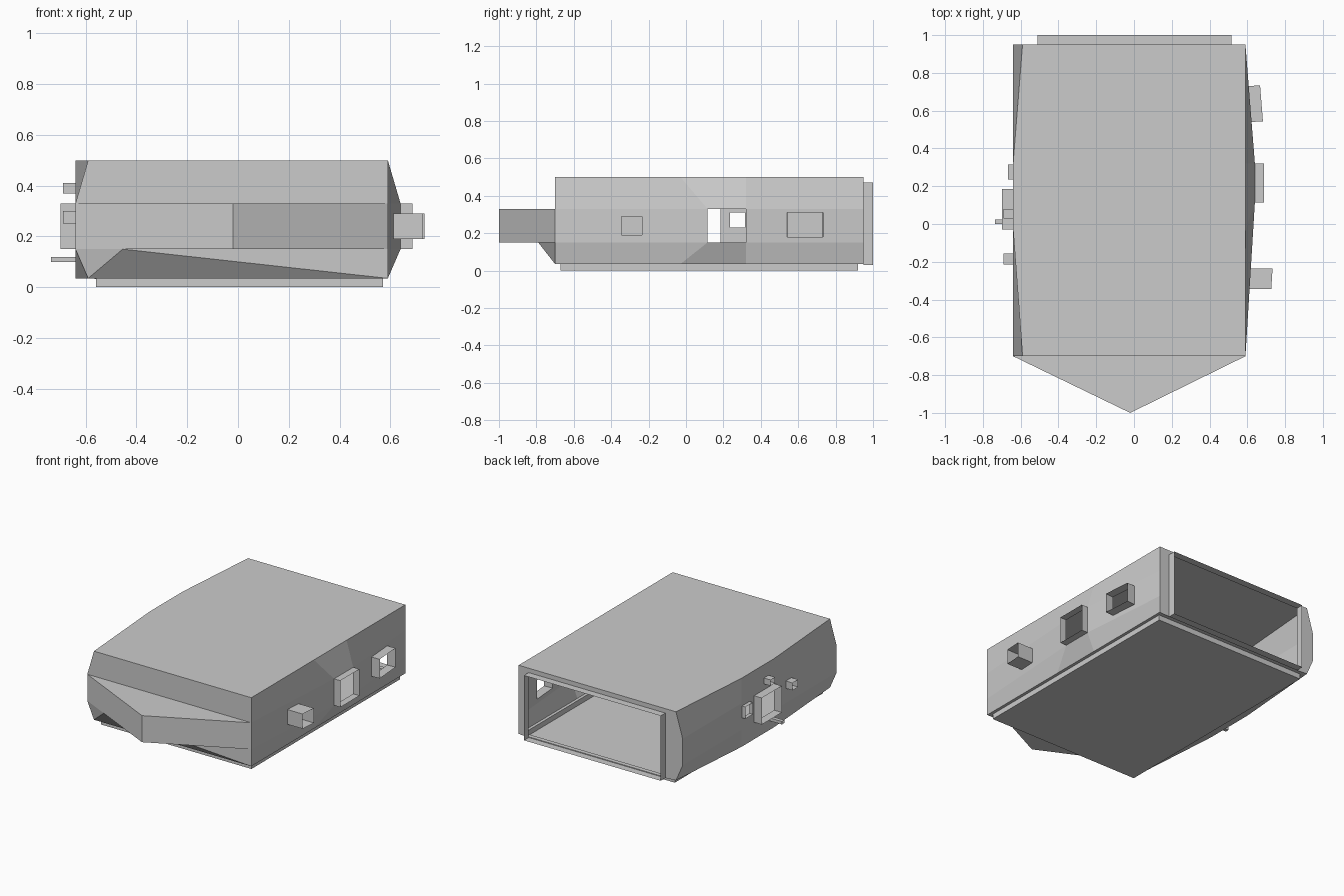
import bpy, bmesh
from mathutils import Vector

if "Cube" in bpy.data.objects:
    bpy.data.objects.remove(bpy.data.objects["Cube"])

Z0, Z1, Z2, Z3 = 0.035, 0.15, 0.33, 0.5      # hull floor, band bottom, band top, roof
STATIONS = [-0.7, -0.03, 0.32, 0.95]


def build(name, faces):
    bm = bmesh.new()
    for f in faces:
        bm.faces.new([bm.verts.new(p) for p in f])
    bmesh.ops.remove_doubles(bm, verts=bm.verts, dist=0.0005)
    bmesh.ops.recalc_face_normals(bm, faces=bm.faces)
    me = bpy.data.meshes.new(name)
    bm.to_mesh(me)
    bm.free()
    ob = bpy.data.objects.new(name, me)
    bpy.context.collection.objects.link(ob)


def panel(p00, p10, p11, p01, hole):
    """Quad wall split into cells around one (y0, y1, z0, z1) opening."""
    p00, p10, p11, p01 = map(Vector, (p00, p10, p11, p01))
    y0, y1, z0, z1 = hole
    u = lambda y: min(max((y - p00.y) / (p10.y - p00.y), 0), 1)
    v = lambda z: min(max((z - p00.z) / (p01.z - p00.z), 0), 1)
    at = lambda s, t: p00.lerp(p10, s).lerp(p01.lerp(p11, s), t)
    us, vs = [0, u(y0), u(y1), 1], [0, v(z0), v(z1), 1]
    out = []
    for i in range(3):
        for j in range(3):
            if (i, j) == (1, 1) or us[i + 1] - us[i] < 1e-4 or vs[j + 1] - vs[j] < 1e-4:
                continue
            out.append([at(us[i], vs[j]), at(us[i + 1], vs[j]),
                        at(us[i + 1], vs[j + 1]), at(us[i], vs[j + 1])])
    return out


def tube(rect, offset):
    """Open thin-walled tube around a loop of four points."""
    off = Vector(offset)
    rect = [Vector(p) for p in rect]
    return [[rect[i], rect[(i + 1) % 4], rect[(i + 1) % 4] + off, rect[i] + off] for i in range(4)]


# Section rings: right side bulges in the band, left side tapers at roof and floor
def ring(i):
    y, mid = STATIONS[i], i in (1, 2)
    xr, xl = (0.64 if mid else 0.59), (-0.64 if mid else -0.59)
    yr = 0.115 if i == 1 else y
    return [(0.59, y, Z0), (xr, yr, Z1), (xr, yr, Z2), (0.59, y, Z3),
            (xl, y, Z3), (-0.64, y, Z2), (-0.64, y, Z1), (xl, y, Z0)]


R = [ring(i) for i in range(4)]

# Openings: (station segment, ring edge) -> y0, y1, z0, z1
side_holes = {
    (0, 1): (-0.345, -0.235, 0.19, 0.29),
    (2, 1): (0.54, 0.73, 0.18, 0.31),
    (0, 5): (-0.215, -0.155, 0.25, 0.30),
    (1, 4): (0.03, 0.08, 0.37, 0.41),
    (1, 6): (0.0, 0.025, 0.10, 0.12),
}
hull = []
for i in range(3):
    for k in range(7):
        a, b, c, d = R[i][k], R[i + 1][k], R[i + 1][k + 1], R[i][k + 1]
        if (i, k) == (1, 1):
            continue                          # right centre opening fills its bay
        if (i, k) == (1, 5):                  # left bay: large opening, then small one
            hull += panel((-0.64, 0.185, Z1), (-0.64, 0.32, Z1), (-0.64, 0.32, Z2),
                          (-0.64, 0.185, Z2), (0.235, 0.315, 0.23, 0.31))
        elif (i, k) in side_holes:
            hull += (panel(a, b, c, d, side_holes[i, k]) if k < 3
                     else panel(d, c, b, a, side_holes[i, k]))
        else:
            hull.append([a, b, c, d])

# Front wall and pointed nose
F = R[0]
n_lo, n_hi, low = (-0.02, -1, Z1), (-0.02, -1, Z2), (-0.454, -0.79, Z1)
hull += [[F[2], F[3], F[4], F[5]], [F[5], n_hi, F[2]],
         [F[1], F[2], n_hi, n_lo], [n_lo, n_hi, F[5], F[6], low],
         [F[6], low, F[7]], [F[7], low, F[0]], [low, F[1], F[0]], [low, n_lo, F[1]]]

# Rear wall around the open doorway
B = R[3]
door = [(0.515, 0.95, 0.03), (0.515, 0.95, 0.47), (-0.51, 0.95, 0.47), (-0.51, 0.95, 0.03)]
hull += [[B[0], B[1], B[2], B[3], door[1], door[0]], [B[3], B[4], door[2], door[1]],
         [B[4], B[5], B[6], B[7], door[3], door[2]], [B[7], B[0], door[0], door[3]]]

# Hull underside rim around the recessed floor
floor = [(0.57, -0.67, Z0), (0.57, 0.92, Z0), (-0.56, 0.92, Z0), (-0.56, -0.67, Z0)]
left = [R[i][7] for i in range(4)]
hull += [[R[0][0], R[3][0], floor[1], floor[0]], [R[3][0], left[3], floor[2], floor[1]],
         left + [floor[2], floor[3]], [left[0], R[0][0], floor[0], floor[3]]]
build("hull", hull)

build("rear_door_frame", tube(door, (0, 0.05, 0)))
build("floor_pan", tube(floor, (0, 0, -Z0)) + [[(x, y, 0) for x, y, z in floor]])

# Left side tubes: y0, y1, z0, z1, depth
for name, y0, y1, z0, z1, d in [
        ("left_main_port", -0.03, 0.185, Z1, Z2, 0.058),
        ("left_rear_port", 0.235, 0.315, 0.23, 0.31, 0.026),
        ("left_upper_port", 0.03, 0.08, 0.37, 0.41, 0.05),
        ("left_front_port", -0.215, -0.155, 0.25, 0.30, 0.05),
        ("left_lower_port", 0.0, 0.025, 0.10, 0.12, 0.097)]:
    x = -0.64
    build(name, tube([(x, y0, z0), (x, y1, z0), (x, y1, z1), (x, y0, z1)], (-d, 0, 0)))

# Right side tubes follow the angled walls
wall_x = lambda y: 0.59 + 0.05 * min((y + 0.7) / 0.815, (0.95 - y) / 0.63, 1)
for name, y0, y1, z0, z1, off in [
        ("right_main_port", 0.115, 0.32, Z1, Z2, (0.047, 0, 0)),
        ("right_front_port", -0.345, -0.235, 0.19, 0.29, (0.115, 0.0, 0)),
        ("right_rear_port", 0.54, 0.73, 0.18, 0.31, (0.06, 0.004, 0))]:
    build(name, tube([(wall_x(y0), y0, z0), (wall_x(y1), y1, z0),
                      (wall_x(y1), y1, z1), (wall_x(y0), y0, z1)], off))
